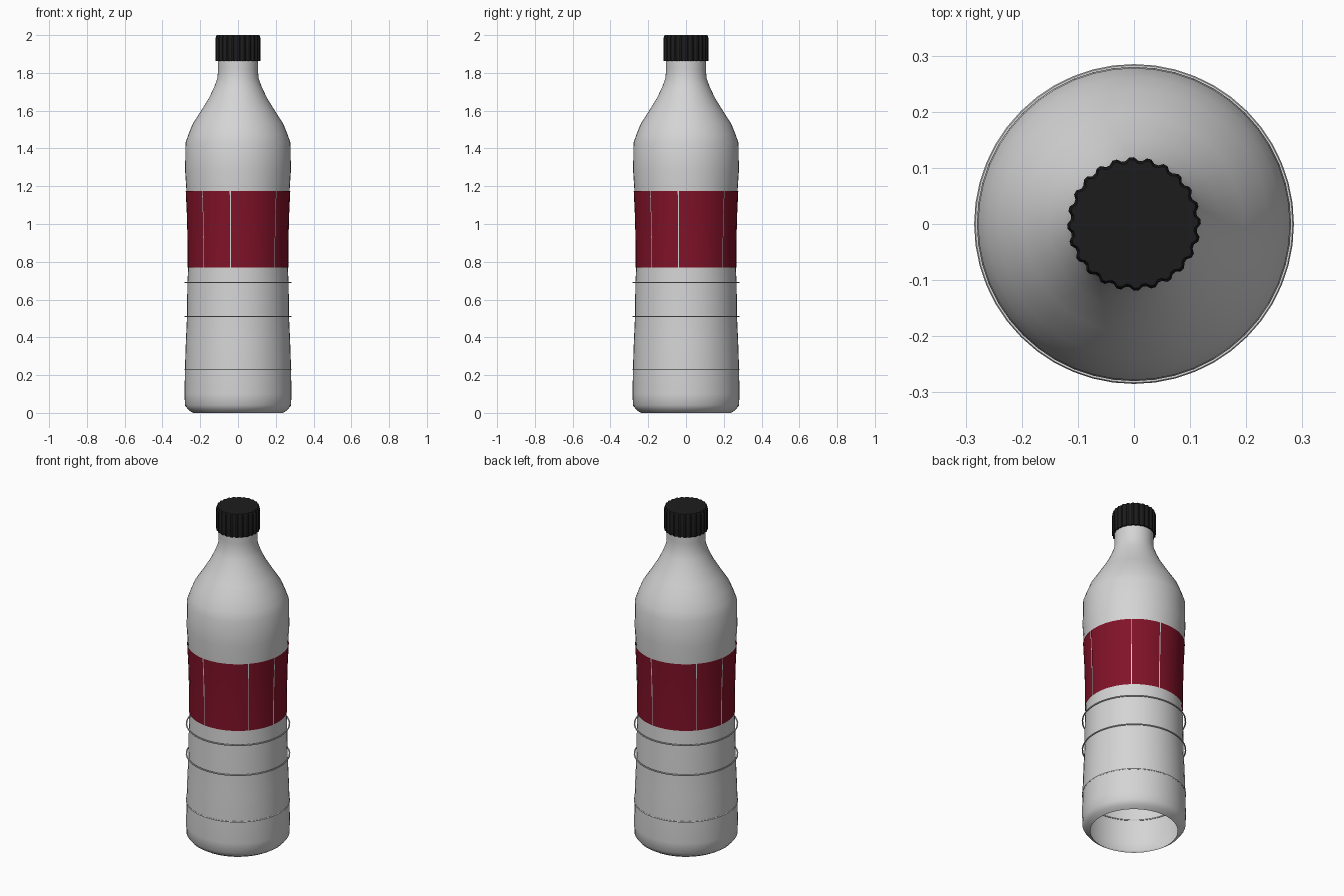
import bpy, math

if "Cube" in bpy.data.objects:
    bpy.data.objects.remove(bpy.data.objects["Cube"])


def material(name, rgb):
    m = bpy.data.materials.new(name)
    m.diffuse_color = (*rgb, 1)
    m.use_nodes = True
    m.node_tree.nodes["Principled BSDF"].inputs["Base Color"].default_value = m.diffuse_color
    return m


WHITE = material("pale plastic", (0.66, 0.66, 0.66))
RED = material("deep red", (0.22, 0.006, 0.021))
BLACK = material("black plastic", (0.012, 0.012, 0.012))


def make(name, verts, faces, mat, angle=40):
    me = bpy.data.meshes.new(name)
    me.from_pydata(verts, [], faces)
    me.materials.append(mat)
    ob = bpy.data.objects.new(name, me)
    bpy.context.collection.objects.link(ob)
    bpy.ops.object.select_all(action='DESELECT')
    bpy.context.view_layer.objects.active = ob
    ob.select_set(True)
    bpy.ops.object.shade_smooth_by_angle(angle=math.radians(angle))
    return ob


def revolve(name, profile, mat, a0=0, a1=360, segs=48, teeth=0, angle=40):
    """Spin (radius, z) points from angle a0 to a1; teeth pulls in alternate columns."""
    full = a1 - a0 == 360
    cols = segs if full else segs + 1
    n = len(profile)
    verts, faces = [], []
    for i in range(cols):
        a = math.radians(a0 + (a1 - a0) * i / segs)
        pull = teeth if i % 4 in (2, 3) else 0
        for r, z in profile:
            rr = max(r - pull, 0)
            verts.append((rr * math.cos(a), rr * math.sin(a), z))
    for i in range(segs):
        j = (i + 1) % cols
        for k in range(n - 1):
            faces.append((i * n + k, j * n + k, j * n + k + 1, i * n + k + 1))
    if teeth:  # closed top
        faces.append([i * n + n - 1 for i in range(cols)])
    return make(name, verts, faces, mat, angle)


# Bottle shell, open underneath
body = [(0.238, 0.0), (0.262, 0.015), (0.281, 0.04), (0.283, 0.10), (0.281, 0.23),
        (0.276, 0.38), (0.270, 0.51), (0.268, 0.69), (0.263, 0.78), (0.263, 0.90),
        (0.267, 1.05), (0.273, 1.175), (0.280, 1.28), (0.278, 1.43), (0.262, 1.475),
        (0.240, 1.53), (0.195, 1.60), (0.152, 1.67), (0.124, 1.73), (0.108, 1.775),
        (0.106, 1.82), (0.106, 1.90)]
revolve("bottle_body", body, WHITE)

# Wrapped label in panels with thin vertical slits between them
label = [(0.267, 0.77), (0.267, 0.90), (0.271, 1.05), (0.277, 1.175)]
for q in range(4):
    for p, (a, b) in enumerate([(227.4, 260.9), (262.1, 316.6)]):
        revolve(f"label_panel_{q}_{p}", label, RED, a + 90 * q, b + 90 * q, segs=10)

# Thin raised rings around the grip
for name, r, z in [("lower_ring", 0.280, 0.23), ("middle_ring", 0.281, 0.51),
                   ("upper_ring", 0.281, 0.69)]:
    bpy.ops.mesh.primitive_torus_add(major_segments=48, minor_segments=6, major_radius=r,
                                     minor_radius=0.004, location=(0, 0, z))
    ring = bpy.context.object
    ring.name = name
    ring.data.materials.append(WHITE)
    bpy.ops.object.shade_smooth_by_angle(angle=math.radians(40))

# Ribbed screw cap
cap = [(0.108, 1.862), (0.119, 1.862), (0.119, 1.985), (0.114, 2.0)]
revolve("screw_cap", cap, BLACK, segs=96, teeth=0.006, angle=25)
